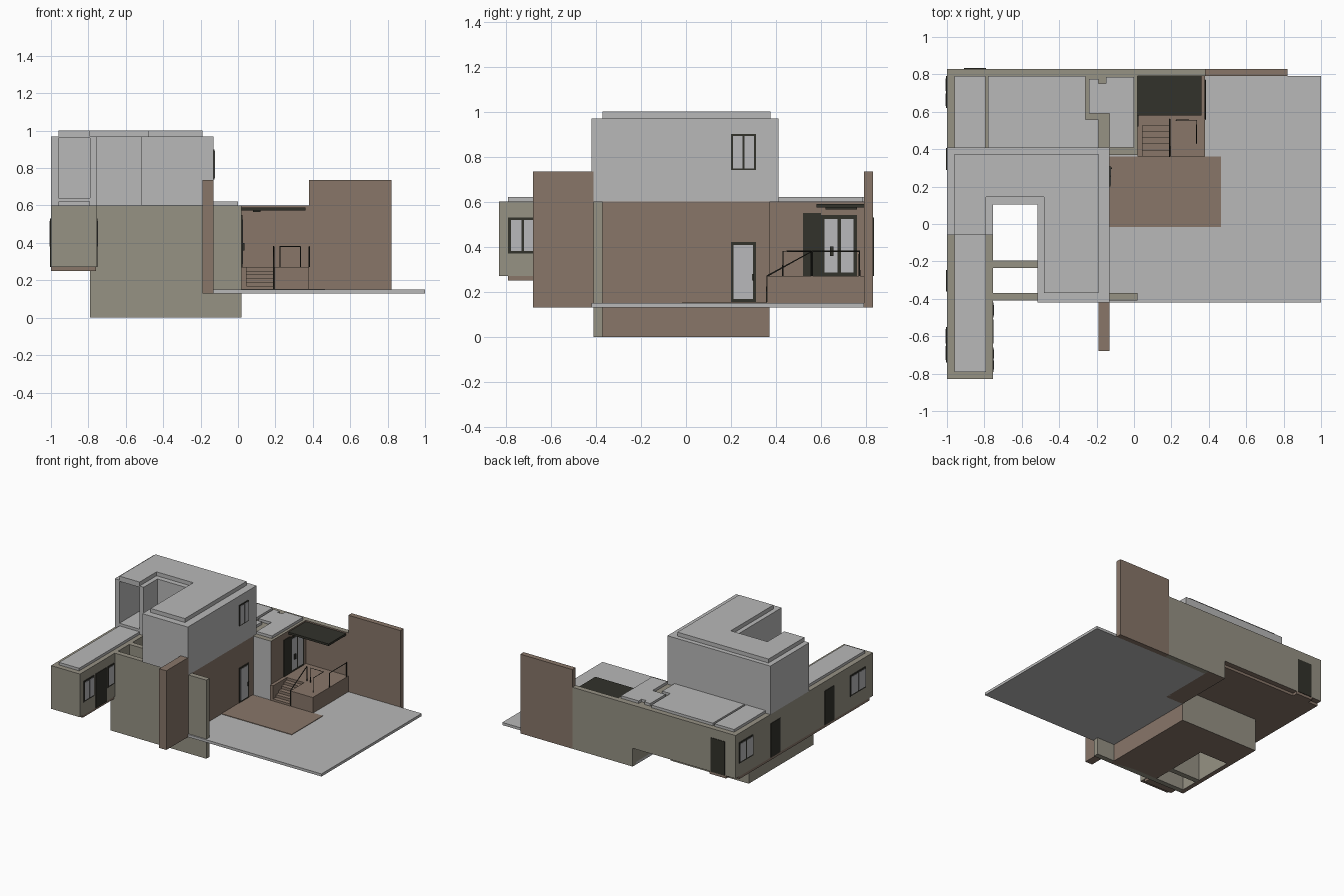
import bpy
import bmesh

default_cube = bpy.data.objects.get("Cube")
if default_cube:
    bpy.data.objects.remove(default_cube, do_unlink=True)


def make_material(name, *rgb):
    mat = bpy.data.materials.new(name)
    mat.use_nodes = True
    mat.diffuse_color = (*rgb, 1)
    mat.node_tree.nodes["Principled BSDF"].inputs["Base Color"].default_value = (*rgb, 1)
    return mat


GREY = make_material("light_grey_render", .48, .48, .48)
STONE = make_material("warm_stone", .305, .287, .231)
BROWN = make_material("brown_cladding", .246, .181, .141)
DARK = make_material("dark_metal", .032, .032, .024)
GLASS = make_material("pale_glass", .48, .48, .5)

# Shared levels
GROUND, TERRACE, FLOOR, ROOF, UPPER_ROOF = .13, .15, .27, .6, .97
WEST, EAST, NORTH, SOUTH = -1, -.13, .83, -.41
COURT_LEFT, COURT_RIGHT, COURT_BACK = -.755, -.515, .105

DIRECTIONS = {"right": (1, 0, 0), "front": (0, -1, 0), "below": (0, 0, -1)}


def prism(name, outline, bottom, top, material, **side_materials):
    """Extrude a plan outline; named sides may take another material."""
    mesh = bpy.data.meshes.new(name)
    bm = bmesh.new()
    base = bm.faces.new([bm.verts.new((x, y, bottom)) for x, y in outline])
    lifted = bmesh.ops.extrude_face_region(bm, geom=[base])["geom"]
    verts = [v for v in lifted if isinstance(v, bmesh.types.BMVert)]
    bmesh.ops.translate(bm, verts=verts, vec=(0, 0, top - bottom))
    bmesh.ops.recalc_face_normals(bm, faces=bm.faces)
    mesh.materials.append(material)
    for slot, (side, mat) in enumerate(side_materials.items(), start=1):
        mesh.materials.append(mat)
        for face in bm.faces:
            if sum(a * b for a, b in zip(face.normal, DIRECTIONS[side])) > .5:
                face.material_index = slot
    bm.to_mesh(mesh)
    bm.free()
    obj = bpy.data.objects.new(name, mesh)
    bpy.context.collection.objects.link(obj)
    return obj


def box(name, xs, ys, zs, material, **side_materials):
    (left, right), (near, far) = xs, ys
    outline = [(left, near), (right, near), (right, far), (left, far)]
    return prism(name, outline, *zs, material, **side_materials)


def opening(name, axis, wall, facing, span, zs, panes=1, border=.012):
    """Thin dark frame plate on a wall, with pale panes set on it."""
    def plate(part, along, heights, depth, material):
        thick = sorted((wall, wall + facing * depth))
        plan = (thick, along) if axis == "x" else (along, thick)
        box(name + part, *plan, heights, material)

    plate("_frame", span, zs, .004, DARK)
    width = (span[1] - span[0] - border) / max(panes, 1)
    for i in range(panes):
        start = span[0] + border + i * width
        plate("_pane", (start, start + width - border),
              (zs[0] + border, zs[1] - border), .007, GLASS)


def railing(name, points, radius=.004):
    curve = bpy.data.curves.new(name, "CURVE")
    curve.dimensions = "3D"
    curve.bevel_depth = radius
    curve.bevel_resolution = 0
    curve.use_fill_caps = True
    spline = curve.splines.new("POLY")
    spline.points.add(len(points) - 1)
    for point, co in zip(spline.points, points):
        point.co = (*co, 1)
    curve.materials.append(DARK)
    bpy.context.collection.objects.link(bpy.data.objects.new(name, curve))


# Terrace and paving
box("terrace_slab", (EAST, 1), (-.42, .79), (GROUND, TERRACE), GREY)
box("patio_paving", (EAST, .465), (-.015, .36), (TERRACE, TERRACE + .004), BROWN)

# Ground floor ranges
box("west_wing", (WEST, COURT_LEFT), (-NORTH, NORTH), (FLOOR, ROOF), STONE, below=BROWN)
box("back_range", (COURT_LEFT, -.12), (.37, NORTH), (FLOOR, ROOF), STONE, below=BROWN)
box("hall_block", (EAST, .02), (.37, NORTH), (GROUND, ROOF), STONE,
    right=BROWN, front=GREY, below=BROWN)
box("main_block", (COURT_RIGHT, EAST), (SOUTH, .37), (0, ROOF), STONE,
    right=BROWN, below=BROWN)
box("middle_block", (COURT_LEFT, COURT_RIGHT), (COURT_BACK, .37), (0, ROOF), STONE, below=BROWN)
box("court_side_wall", (-.79, COURT_LEFT), (SOUTH, .37), (0, ROOF), STONE, below=BROWN)
box("court_cross_wall", (COURT_LEFT, COURT_RIGHT), (-.235, -.195), (0, ROOF), STONE)
box("front_wall", (-.79, .02), (SOUTH, -.37), (0, ROOF), STONE)
box("wing_floor", (WEST, -.76), (-.79, .79), (.25, FLOOR), BROWN)
box("range_floor", (-.76, -.12), (.37, .79), (.25, FLOOR), BROWN)

# Garden walls
box("back_wall", (.02, .38), (.79, NORTH), (GROUND, ROOF), STONE, front=BROWN)
box("tall_back_wall", (.38, .82), (.79, NORTH), (GROUND, .735), BROWN)
box("front_fin_wall", (-.19, EAST), (-.68, SOUTH), (GROUND, .735), BROWN)

# Upper floor around the courtyard, with a recessed loggia on the left arm
UPPER = (ROOF, UPPER_ROOF)
prism("upper_floor", [(COURT_LEFT, COURT_BACK), (COURT_RIGHT, COURT_BACK),
                      (COURT_RIGHT, -.42), (EAST, -.42), (EAST, .41),
                      (COURT_LEFT, .41)], *UPPER, GREY)
LOGGIA = (-.06, .37)
box("loggia_outer_wall", (WEST, -.96), LOGGIA, UPPER, GREY)
box("loggia_inner_wall", (-.79, COURT_LEFT), LOGGIA, UPPER, GREY)
box("loggia_floor", (-.96, -.79), LOGGIA, (ROOF, .64), GREY)
box("loggia_ceiling", (-.96, -.79), LOGGIA, (.96, UPPER_ROOF), GREY)
box("loggia_back_wall", (WEST, COURT_LEFT), (.37, .41), UPPER, GREY)

# Raised roof panels
prism("upper_roof_panel", [(-.96, -.06), (-.79, -.06), (-.79, .145), (-.48, .145),
                           (-.48, -.37), (-.19, -.37), (-.19, .375), (-.96, .375)],
      UPPER_ROOF, 1, GREY)
LOW_PANEL = (ROOF, .62)
box("wing_roof_panel", (-.96, -.79), (-.79, -.06), LOW_PANEL, GREY)
box("corner_roof_panel", (-.96, -.795), (.41, .79), LOW_PANEL, GREY)
prism("range_roof_panel", [(-.78, .41), (-.19, .41), (-.19, .56), (-.26, .56),
                           (-.26, .79), (-.78, .79)], *LOW_PANEL, GREY)
prism("hall_roof_panel", [(-.24, .59), (EAST, .59), (EAST, .41), (0, .41), (0, .785),
                          (-.15, .785), (-.15, .75), (-.19, .75), (-.19, .775),
                          (-.24, .775)], *LOW_PANEL, GREY)

# Entrance deck, stairs and canopy
DECK = (TERRACE, FLOOR)
box("deck_back", (.02, .38), (.56, .79), DECK, BROWN)
box("deck_landing", (.19, .38), (.36, .56), DECK, BROWN)
box("stair_cheek", (.02, .045), (.36, .56), DECK, BROWN)
STEPS = 6
for i in range(STEPS):
    depth, rise = .2 / STEPS, (FLOOR - TERRACE) / STEPS
    box("stair_step", (.045, .19), (.36 + i * depth, .56),
        (TERRACE + i * rise, TERRACE + (i + 1) * rise), BROWN)
box("entrance_canopy", (.02, .36), (.58, .79), (.574, .59), DARK)
box("canopy_rib", (.08, .12), (.62, .76), (.566, .574), DARK)

# Railings
HAND = .38
railing("deck_railing", [(.38, .56, FLOOR), (.38, .56, HAND), (.38, .77, HAND),
                         (.38, .77, FLOOR)])
railing("stair_railing", [(.19, .36, TERRACE), (.19, .36, FLOOR), (.19, .56, HAND),
                          (.19, .56, FLOOR)])
railing("landing_railing", [(.335, .43, FLOOR), (.335, .43, HAND), (.335, .555, HAND),
                            (.225, .555, HAND), (.225, .555, FLOOR)], radius=.003)

# Doors and windows
WINDOW, DOOR = (.37, .53), (FLOOR, .53)
opening("upper_window", "x", EAST, 1, (.2, .31), (.74, .9), panes=2, border=.008)
opening("patio_door", "x", EAST, 1, (.2, .31), (.155, .42))
box("patio_door_handle", (EAST, EAST + .012), (.293, .303), (.25, .28), DARK)
opening("entrance_side_panel", "x", .02, 1, (.52, .6), (FLOOR, .55), panes=0)
opening("entrance_doors", "x", .02, 1, (.6, .76), (FLOOR, .54), panes=2, border=.016)
box("entrance_handle", (.02, .034), (.64, .655), (.36, .4), DARK)
opening("wing_front_window", "x", COURT_LEFT, 1, (-.79, -.66), WINDOW, panes=2)
opening("wing_inner_door", "x", COURT_LEFT, 1, (-.64, -.51), DOOR, panes=0)
opening("wing_rear_window", "x", COURT_LEFT, 1, (-.5, -.42), WINDOW)
opening("west_back_window", "x", WEST, -1, (.62, .79), WINDOW, panes=2)
opening("west_front_window", "x", WEST, -1, (-.74, -.55), WINDOW, panes=2)
for near in (.29, -.36):
    opening("west_door", "x", WEST, -1, (near, near + .115), DOOR, panes=0)
opening("back_door", "y", NORTH, 1, (-.91, -.79), DOOR, panes=0)
box("back_door_step", (-.92, -.78), (.79, NORTH), (.25, FLOOR), BROWN)
